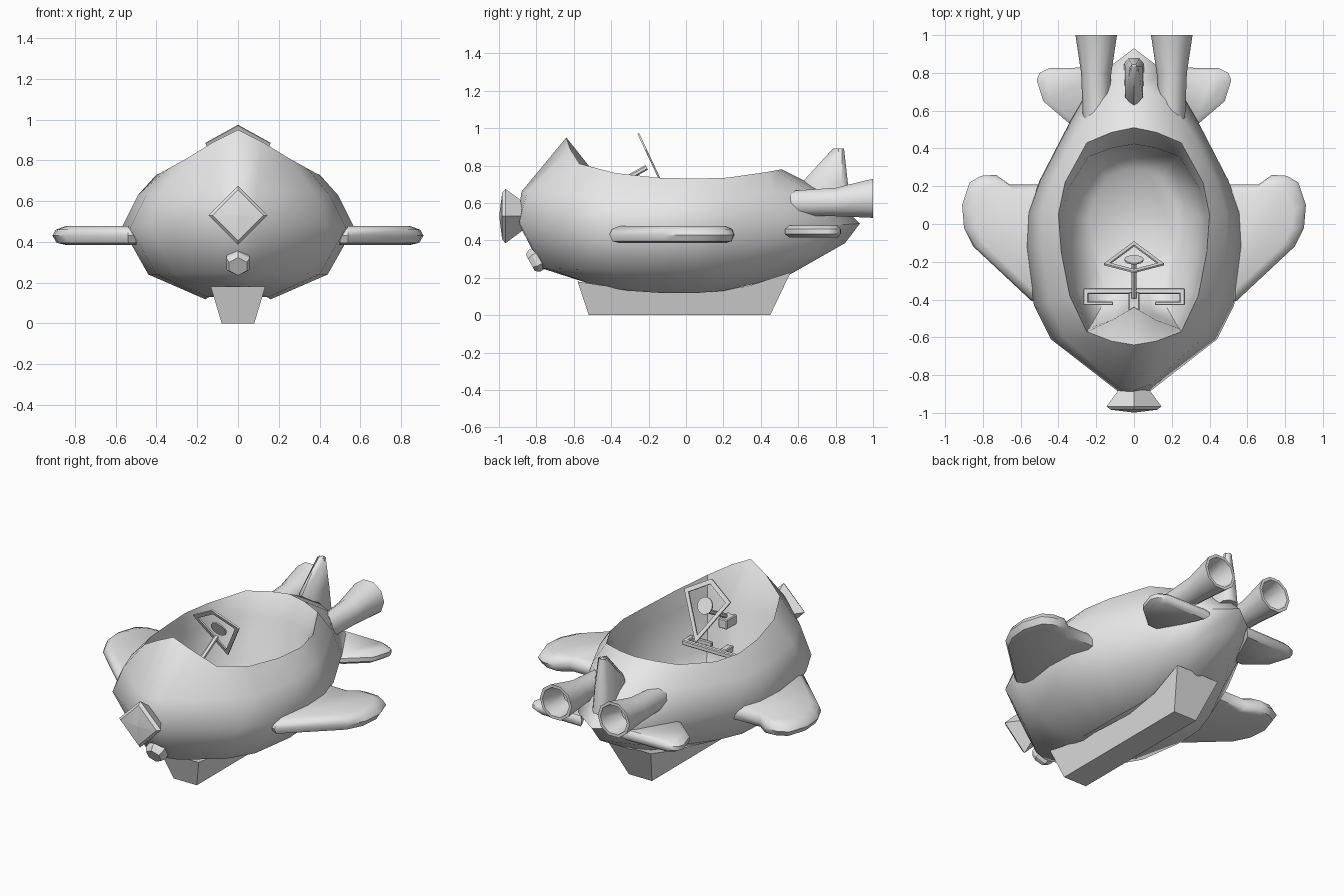
import bpy, bmesh, math
from mathutils import Vector

cube = bpy.data.objects.get("Cube")
if cube:
    bpy.data.objects.remove(cube)

grey = bpy.data.materials.new("hull grey")
grey.use_nodes = True
grey.diffuse_color = (0.8, 0.8, 0.8, 1)
grey.node_tree.nodes["Principled BSDF"].inputs["Base Color"].default_value = grey.diffuse_color


def loft(name, rings, closed=False, angle=35, bevel=0.0):
    """Skin a list of equal-length point rings into a shaded object."""
    bm = bmesh.new()
    rows = [[bm.verts.new(p) for p in ring] for ring in rings]
    n = len(rows[0])
    pairs = list(zip(rows, rows[1:])) + ([(rows[-1], rows[0])] if closed else [])
    for a, b in pairs:
        for i in range(n):
            j = (i + 1) % n
            bm.faces.new((a[i], a[j], b[j], b[i]))
    if not closed:
        bm.faces.new(rows[0])
        bm.faces.new(rows[-1])
    bmesh.ops.recalc_face_normals(bm, faces=bm.faces)
    if bevel:
        bmesh.ops.bevel(bm, geom=bm.edges[:], offset=bevel, segments=1,
                        affect='EDGES', profile=0.5, clamp_overlap=True)
    me = bpy.data.meshes.new(name)
    bm.to_mesh(me)
    bm.free()
    me.materials.append(grey)
    me.shade_smooth()
    me.set_sharp_from_angle(angle=math.radians(angle))
    ob = bpy.data.objects.new(name, me)
    bpy.context.collection.objects.link(ob)


def box(name, x, y, z):
    rings = [[(x[0], y[0], h), (x[1], y[0], h), (x[1], y[1], h), (x[0], y[1], h)] for h in z]
    loft(name, rings, bevel=0.005)


def tube(name, stations, sides, angle=20):
    """Round rings (centre, radius) square to the line from first to last."""
    axis = Vector(stations[-1][0]) - Vector(stations[0][0])
    v = Vector((1, 0, 0))
    u = axis.cross(v).normalized()
    turns = [math.tau * i / sides for i in range(sides)]
    loft(name, [[Vector(c) + r * (u * math.cos(a) + v * math.sin(a)) for a in turns]
                for c, r in stations], angle=angle)


def fin(name, side, outline, layers, mid_y):
    """Flat fin with a rounded edge; each layer is (scale, height)."""
    root = outline[0][0]
    loft(name, [[(side * (root + (x - root) * k), mid_y + (y - mid_y) * k, z)
                 for x, y in outline] for k, z in layers], angle=45)


def full(half):
    """Mirror a half outline running nose to tail across x = 0."""
    return half + [(-x, y, z) for x, y, z in half[-2:0:-1]]


# Hull: skinned from keel line up to cockpit rim, then down into the cockpit
bottom = [(0, -.5, .165), (.05, -.49, .16), (.11, -.4, .145), (.15, -.3, .13), (.16, -.12, .118),
          (.16, .05, .118), (.14, .2, .13), (.1, .4, .175), (.06, .5, .2), (0, .56, .22)]
lower = [(0, -.77, .25), (.1, -.74, .25), (.31, -.57, .245), (.4, -.4, .24), (.44, -.12, .24),
         (.43, .06, .24), (.38, .22, .25), (.25, .5, .28), (.14, .68, .33), (0, .85, .385)]
waist = [(0, -.9, .5), (.08, -.89, .5), (.44, -.61, .48), (.53, -.43, .47), (.57, -.12, .47),
         (.56, .06, .47), (.5, .23, .47), (.34, .54, .48), (.2, .78, .48), (0, .93, .49)]
shoulder = [(0, -.88, .66), (.09, -.85, .66), (.37, -.6, .65), (.45, -.41, .63), (.49, -.13, .63),
            (.49, .06, .63), (.44, .22, .63), (.31, .48, .65), (.17, .66, .66), (0, .75, .66)]
rim = [(0, -.64, .95), (.12, -.62, .89), (.25, -.57, .81), (.34, -.38, .76), (.385, -.15, .735),
       (.4, .05, .73), (.365, .22, .735), (.25, .43, .765), (.12, .485, .775), (0, .51, .78)]
# Inner lip: dash bulging back at the front, sloped wall at the rear
lip = [(x * .96, y * (.83 if y > 0 else .97) + (max(0, .18 - .72 * x) if y < -.5 else 0),
        min(z * .84, .7)) for x, y, z in rim]
bowl = [(x * .92, y * .95, .36) for x, y, z in lip]
floor = [(x * .6, y * .7, .21) for x, y, z in lip]
loft("hull", [full(r) for r in (bottom, lower, waist, shoulder, rim, lip, bowl, floor)], angle=60)

# Keel: cross-sections from front to back, its top following the hull floor
keel = [(-.52, -.58, .18), (-.3, -.32, .14), (.1, .1, .125), (.3, .33, .155), (.45, .56, .23)]
loft("keel", [[(-.08, low, 0), (.08, low, 0), (.08 + .3 * top, high, top), (-.08 - .3 * top, high, top)]
              for low, high, top in keel], angle=50)

# Wings, tail fins and exhausts, mirrored left and right
wing = [(.5, -.39), (.54, -.41), (.85, -.12), (.9, -.02), (.91, .1), (.87, .22),
        (.81, .255), (.73, .26), (.66, .21), (.47, .21)]
wing_layers = [(.84, .385), (.95, .395), (1, .43), (.96, .46), (.84, .477)]
tail = [(.28, .53), (.34, .53), (.48, .65), (.515, .76), (.5, .8), (.45, .825), (.14, .83)]
tail_layers = [(.86, .415), (1, .435), (1, .46), (.86, .48)]
nozzle = [(.6, .6, .07), (.8, .605, .08), (1, .625, .11), (1, .625, .092), (.84, .61, .062)]
for side, s in (("left", 1), ("right", -1)):
    fin(side + "_wing", s, wing, wing_layers, -.05)
    fin(side + "_tail_fin", s, tail, tail_layers, .7)

    # Flared hollow exhaust, its buried end cut at a slant along the hull
    rings = []
    for i, (y, z, r) in enumerate(nozzle):
        slant = -.7 if i == 0 else 0
        rings.append([(s * (.2 + r * math.cos(a)), y + slant * r * math.cos(a), z + r * math.sin(a))
                      for a in (math.tau * k / 10 for k in range(10))])
    loft(side + "_exhaust", rings, angle=45)

# Upright tail fin
loft("upright_fin", [[(0, f, z), (w, f + .05, z), (w, b - .03, z), (w * .5, b, z),
                      (-w * .5, b, z), (-w, b - .03, z), (-w, f + .05, z)]
                     for w, f, b, z in ((.052, .63, .88, .56), (.047, .62, .865, .71),
                                        (.022, .785, .845, .89))], angle=60)

# Square nose block and the lamp under it
tube("nose_block", [((0, -.87, .53), .075), ((0, -.965, .53), .145), ((0, -.983, .53), .125),
                    ((0, -.998, .53), .006)], 4)
tube("nose_lamp", [((0, -.75, .325), .06), ((0, -.81, .291), .066), ((0, -.832, .279), .05)], 6)


# Kite-shaped sight frame with its disc and stalk
def sight(x, t, push):
    return Vector((x, -.26 + .16 * t, .97 - .34 * t)) + push * Vector((0, .9, .43))


kite = [(0, 0), (.16, .26), (0, 1), (-.16, .26)]
rings = [[sight(x * k, .4 + (t - .4) * k, p) for x, t in kite]
         for k, p in ((1, 0), (.8, 0), (.8, .01), (1, .01))]
loft("sight_frame", rings, closed=True, angle=20)
tube("sight_disc", [(sight(0, .42, 0), .05), (sight(0, .42, .008), .05)], 16)
tube("sight_stalk", [((0, -.21, .79), .014), ((0, -.39, .69), .014)], 6)
box("sight_mount", (-.03, .03), (-.47, -.36), (.62, .68))

# Steering yoke on a short column
box("yoke_bar", (-.27, .27), (-.37, -.34), (.455, .485))
for side, s in (("left", 1), ("right", -1)):
    box(side + "_yoke_end", sorted((s * .24, s * .27)), (-.43, -.36), (.455, .485))
    box(side + "_yoke_grip", sorted((s * .11, s * .25)), (-.43, -.41), (.455, .485))
box("yoke_column", (-.02, .02), (-.47, -.36), (.45, .49))
